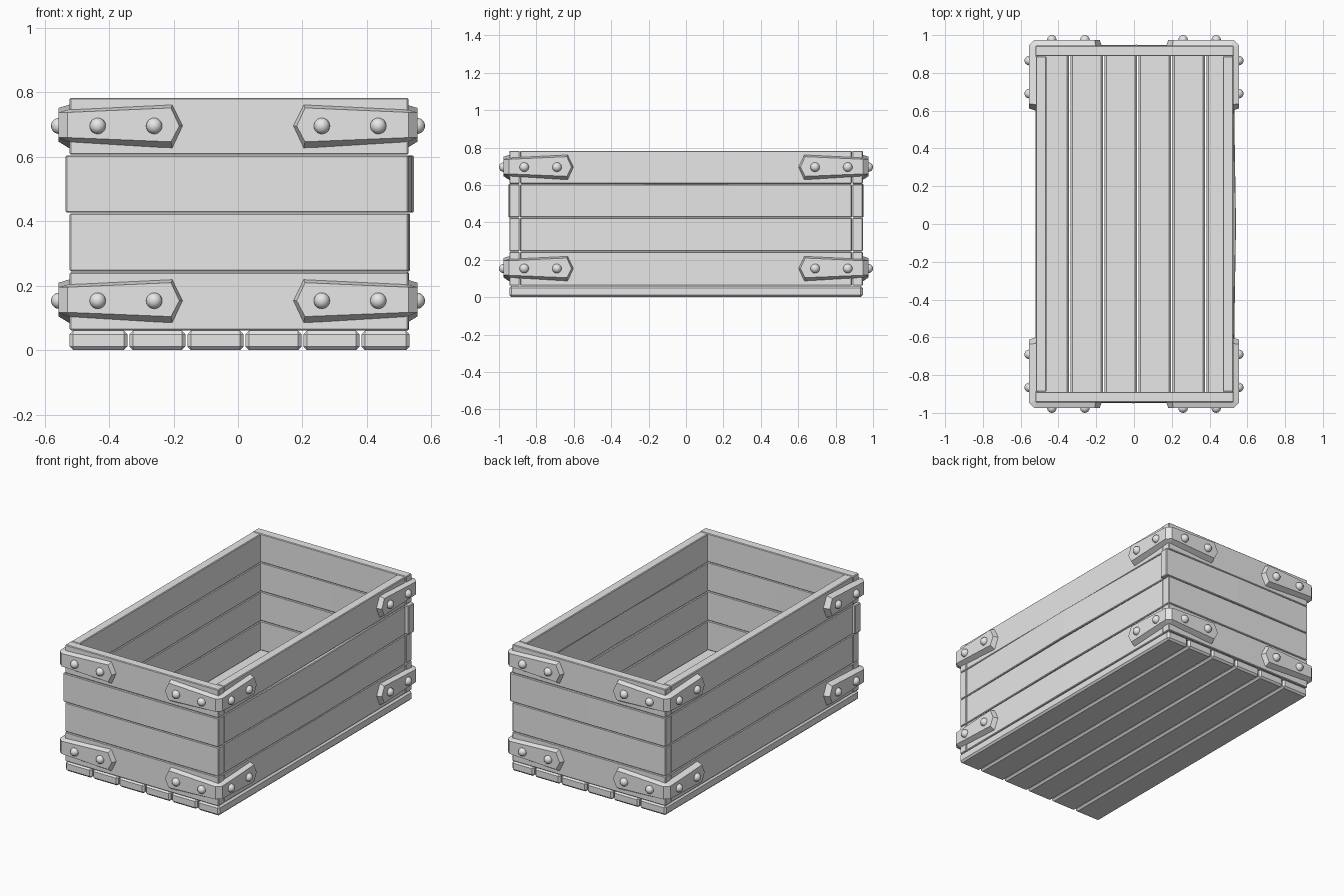
import bpy, bmesh
from mathutils import Vector

cube = bpy.data.objects.get("Cube")
if cube:
    bpy.data.objects.remove(cube)

grey = bpy.data.materials.new("plain grey")
grey.use_nodes = True
GREY = (0.8, 0.8, 0.8, 1)
grey.diffuse_color = GREY
grey.node_tree.nodes["Principled BSDF"].inputs["Base Color"].default_value = GREY


def finish(bm, name):
    bmesh.ops.recalc_face_normals(bm, faces=bm.faces)
    mesh = bpy.data.meshes.new(name)
    bm.to_mesh(mesh)
    bm.free()
    mesh.materials.append(grey)
    obj = bpy.data.objects.new(name, mesh)
    bpy.context.collection.objects.link(obj)
    return obj


def plank(name, lo, hi, bevel, bow=(0, 0, 0)):
    """Bevelled board between two corners; its middle may bow a little."""
    lo, hi = Vector(lo), Vector(hi)
    size, mid = hi - lo, (lo + hi) / 2
    axis = 0 if size.x > size.y else 1
    bm = bmesh.new()
    bmesh.ops.create_cube(bm, size=1)
    for v in bm.verts:
        v.co = mid + Vector(a * b for a, b in zip(v.co, size))
    bmesh.ops.bevel(bm, geom=bm.edges[:], offset=bevel, segments=1,
                    affect='EDGES', profile=0.5)
    if any(bow):
        normal = Vector((1, 0, 0)) if axis == 0 else Vector((0, 1, 0))
        bmesh.ops.bisect_plane(bm, geom=bm.verts[:] + bm.edges[:] + bm.faces[:],
                               plane_co=mid, plane_no=normal)
        for v in bm.verts:
            if abs(v.co[axis] - mid[axis]) < 0.001:
                v.co += Vector(bow)
    return finish(bm, name)


# Floor boards
seams = [-0.525, -0.34, -0.16, 0.02, 0.20, 0.38, 0.535]
for i, (a, b) in enumerate(zip(seams, seams[1:])):
    plank(f"floor_board_{i + 1}", (a + 0.003, -0.945, 0), (b - 0.003, 0.945, 0.06), 0.011)

# Wall boards, four rows on each side
rows = [0.06, 0.243, 0.425, 0.605, 0.783]
right_bow = [0.004, 0.008, 0.014, 0.0]
for i, (a, b) in enumerate(zip(rows, rows[1:])):
    a, b = a + 0.001, b - 0.001
    third = i == 2
    plank(f"front_board_{i + 1}", (-0.535 if third else -0.522, -0.945, a),
          (0.528, -0.889, b), 0.004, (0, -0.004 if third else 0, 0))
    plank(f"back_board_{i + 1}", (-0.522, 0.889, a),
          (0.545 if third else 0.528, 0.945, b), 0.004, (0, 0.004 if third else 0, 0))
    plank(f"right_board_{i + 1}", (-0.52, -0.887, a), (-0.464, 0.887, b), 0.004)
    plank(f"left_board_{i + 1}", (0.47, -0.887, a), (0.526, 0.887, b), 0.004,
          (right_bow[i], 0, 0))

# Corner strap stations: base point, raised face point, base z range, face z range
STATIONS = [
    ((0.170, -0.940), (0.182, -0.975), (0, 0), (0, 0)),
    ((0.203, -0.940), (0.208, -0.975), (-0.071, 0.067), (-0.049, 0.056)),
    ((0.515, -0.940), (0.528, -0.975), (-0.052, 0.052), (-0.036, 0.042)),
    ((0.520, -0.935), (0.556, -0.947), (-0.052, 0.052), (-0.036, 0.042)),
    ((0.520, -0.632), (0.556, -0.637), (-0.071, 0.067), (-0.049, 0.056)),
    ((0.520, -0.600), (0.556, -0.612), (0, 0), (0, 0)),
]


def strap(name, sx, sy, z):
    bm = bmesh.new()
    rings = []
    for base, face, zb, zf in STATIONS:
        rings.append([bm.verts.new((sx * p[0], sy * p[1], z + h)) for p, h in
                      ((base, zb[0]), (face, zf[0]), (face, zf[1]), (base, zb[1]))])
    for r, s in zip(rings, rings[1:]):
        for k in range(4):
            n = (k + 1) % 4
            bm.faces.new((r[k], r[n], s[n], s[k]))
    bmesh.ops.remove_doubles(bm, verts=bm.verts[:], dist=0.0005)
    finish(bm, name)


def rivet(name, location):
    bm = bmesh.new()
    bmesh.ops.create_uvsphere(bm, u_segments=16, v_segments=10, radius=0.025)
    bmesh.ops.translate(bm, verts=bm.verts[:], vec=location)
    for f in bm.faces:
        f.smooth = True
    finish(bm, name)


# Straps and rivets on every corner, low and high
for level, z in (("lower", 0.153), ("upper", 0.695)):
    for sy, depth in ((-1, "back"), (1, "front")):
        for sx, side in ((-1, "right"), (1, "left")):
            tag = f"{level}_{depth}_{side}"
            strap(tag + "_strap", sx, sy, z)
            for n, (x, y) in enumerate(((0.26, -0.975), (0.435, -0.975),
                                        (0.555, -0.865), (0.555, -0.69))):
                rivet(f"{tag}_rivet_{n + 1}", (sx * x, sy * y, z))
